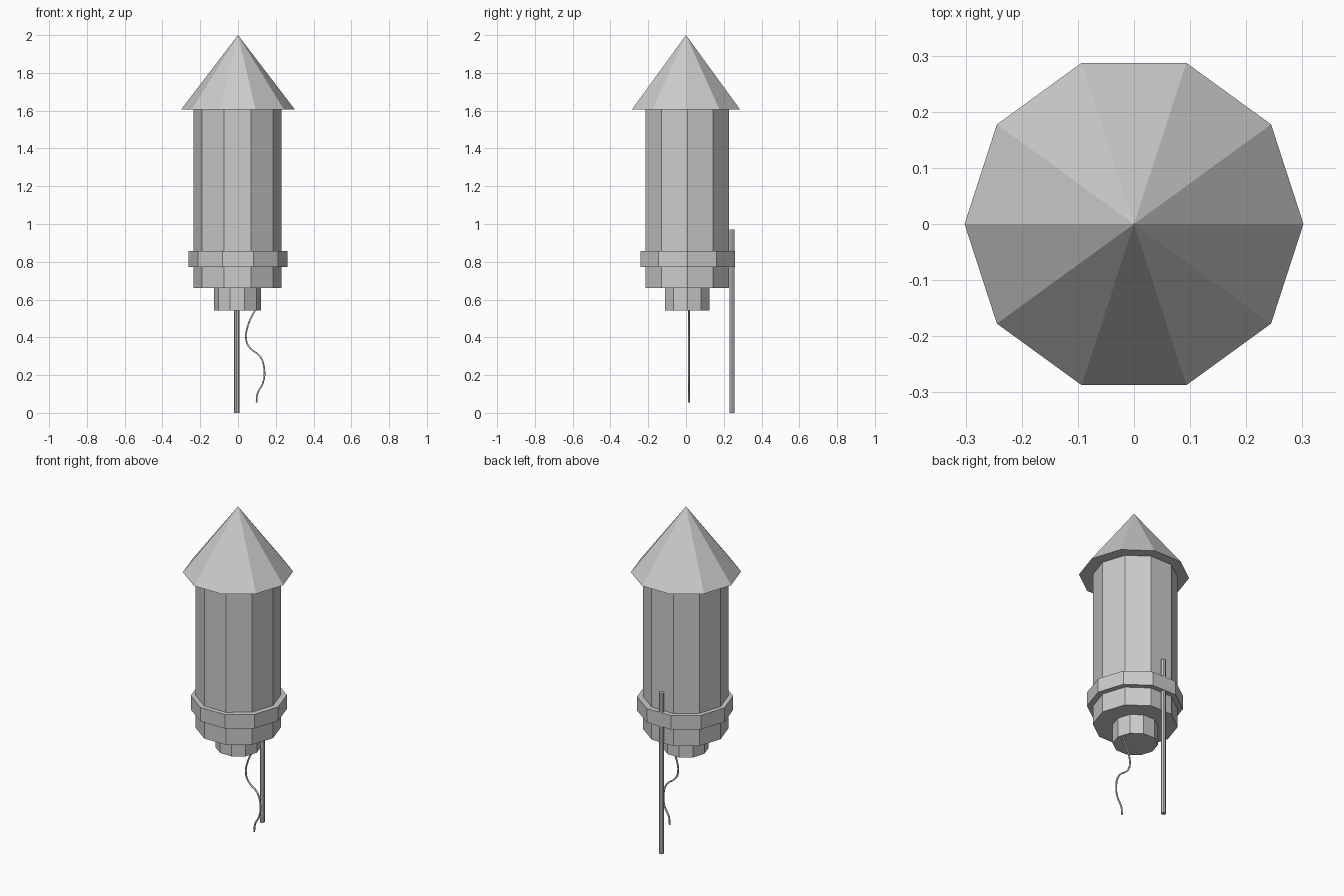
import bpy
from math import pi

if "Cube" in bpy.data.objects:
    bpy.data.objects.remove(bpy.data.objects["Cube"])


def prism(name, r1, r2, z0, z1, x=0.0, y=0.0, sides=10):
    """Flat-shaded prism or cone, with a corner on the +x axis."""
    bpy.ops.mesh.primitive_cone_add(vertices=sides, radius1=r1, radius2=r2,
                                    depth=z1 - z0, location=(x, y, (z0 + z1) / 2),
                                    rotation=(0, 0, pi / 2))
    ob = bpy.context.object
    ob.name = name
    # turn so that a vertex lies on the x axis
    bpy.ops.object.transform_apply(location=False, rotation=True, scale=False)
    return ob


# Rocket stack
prism("nose_cone", 0.302, 0.0, 1.605, 2.0)
prism("body_tube", 0.233, 0.233, 0.66, 1.61, -0.003, 0.007)
prism("band", 0.263, 0.263, 0.772, 0.857, 0.0, 0.008)
prism("nozzle", 0.124, 0.124, 0.542, 0.67, -0.003, 0.007)

# Guide stick on the back
prism("guide_stick", 0.014, 0.014, 0.0, 0.972, -0.007, 0.243, sides=8)

# Wavy fuse below the nozzle
path = [(0.098, 0.56), (0.088, 0.54), (0.053, 0.464), (0.043, 0.385), (0.064, 0.343),
        (0.118, 0.298), (0.14, 0.222), (0.13, 0.153), (0.104, 0.106), (0.098, 0.056)]
curve = bpy.data.curves.new("fuse", 'CURVE')
curve.dimensions = '3D'
curve.bevel_depth = 0.005
curve.bevel_resolution = 1
curve.resolution_u = 3
curve.use_fill_caps = True
spline = curve.splines.new('BEZIER')
spline.bezier_points.add(len(path) - 1)
for p, (x, z) in zip(spline.bezier_points, path):
    p.co = (x, 0.015, z)
    p.handle_left_type = p.handle_right_type = 'AUTO'
fuse = bpy.data.objects.new("fuse", curve)
bpy.context.collection.objects.link(fuse)
